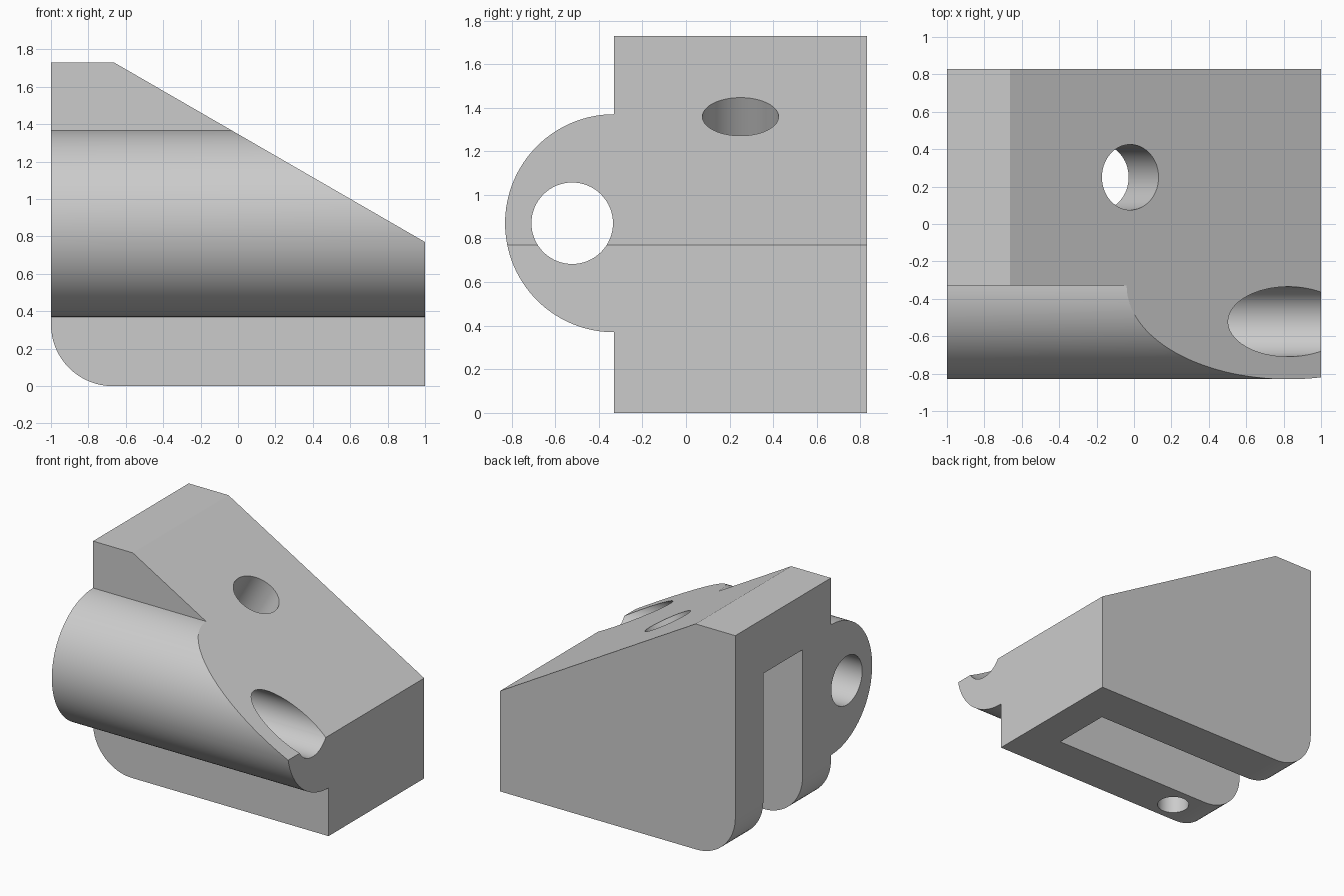
import bpy
import bmesh
import math
from mathutils import Matrix, Vector

if "Cube" in bpy.data.objects:
    bpy.data.objects.remove(bpy.data.objects["Cube"], do_unlink=True)

grey = bpy.data.materials.new("plain_grey")
grey.use_nodes = True
grey.diffuse_color = (0.6, 0.6, 0.6, 1)
grey.node_tree.nodes["Principled BSDF"].inputs["Base Color"].default_value = (0.6, 0.6, 0.6, 1)

TILT = math.radians(30)
RISE = math.tan(TILT)
FRONT, BACK = -0.33, 0.83
BARREL_Z = 0.87


def slope_z(x):
    """Height of the sloping top at x."""
    return 0.77 + (1 - x) * RISE


def finish(name, bm):
    bmesh.ops.recalc_face_normals(bm, faces=bm.faces)
    mesh = bpy.data.meshes.new(name)
    bm.to_mesh(mesh)
    bm.free()
    mesh.materials.append(grey)
    obj = bpy.data.objects.new(name, mesh)
    bpy.context.collection.objects.link(obj)
    return obj


def prism(name, points, offset):
    """Extrude a closed outline along offset."""
    bm = bmesh.new()
    face = bm.faces.new([bm.verts.new(p) for p in points])
    ext = bmesh.ops.extrude_face_region(bm, geom=[face], use_keep_orig=True)
    moved = [v for v in ext["geom"] if isinstance(v, bmesh.types.BMVert)]
    bmesh.ops.translate(bm, verts=moved, vec=offset)
    return finish(name, bm)


def rod(name, radius, length, centre, rotation):
    bm = bmesh.new()
    bmesh.ops.create_cone(bm, cap_ends=True, segments=64, radius1=radius,
                          radius2=radius, depth=length,
                          matrix=Matrix.Translation(centre) @ rotation)
    return finish(name, bm)


def arc(cx, cy, r, start, end, steps):
    angles = [math.radians(start + (end - start) * i / steps) for i in range(steps + 1)]
    return [(cx + r * math.cos(a), cy + r * math.sin(a)) for a in angles]


def combine(target, tool, operation):
    mod = target.modifiers.new(tool.name, 'BOOLEAN')
    mod.operation = operation
    mod.solver = 'EXACT'
    mod.object = tool
    bpy.context.view_layer.objects.active = target
    bpy.ops.object.modifier_apply(modifier=mod.name)
    bpy.data.objects.remove(tool, do_unlink=True)


# Block with the half-round barrel on its front, as one long section
section = [(BACK, -0.2), (BACK, 2), (FRONT, 2)]
section += arc(FRONT, BARREL_Z, 0.5, 90, 270, 64) + [(FRONT, -0.2)]
body = prism("wedge_body", [(-1.2, y, z) for y, z in section], (2.4, 0, 0))

# Side outline: flat top, slope and rounded lower corner
top_x = 1 - (1.73 - 0.77) / RISE
outline = [(-1, 1.73), (top_x, 1.73), (1, 0.77), (1, 0)]
outline += arc(-0.67, 0.33, 0.33, 270, 180, 16)
combine(body, prism("side_outline", [(x, -1.5, z) for x, z in outline], (0, 3, 0)), 'INTERSECT')

# Slot open at the tall end and underneath, roof parallel to the slope
wall = 0.37
roof, end = 1.31, 0.72
bend = 1 - (roof + wall - 0.77) / RISE
slot = [(-1.3, -0.3), (-1.3, roof), (bend, roof), (end, slope_z(end) - wall), (end, -0.3)]
combine(body, prism("slot", [(x, 0.015, z) for x, z in slot], (0, 0.475, 0)), 'DIFFERENCE')

# Holes: through the barrel, square to the slope, and blind from below
lengthwise = Matrix.Rotation(math.pi / 2, 4, 'Y')
combine(body, rod("barrel_hole", 0.187, 3, (0, -0.522, BARREL_Z), lengthwise), 'DIFFERENCE')
combine(body, rod("slope_hole", 0.175, 1, Vector((-0.02, 0.25, slope_z(-0.02))),
                  Matrix.Rotation(TILT, 4, 'Y')), 'DIFFERENCE')
combine(body, rod("bottom_hole", 0.115, 1, (-0.51, -0.16, 0), Matrix.Identity(4)), 'DIFFERENCE')

bpy.ops.object.select_all(action='DESELECT')
body.select_set(True)
bpy.context.view_layer.objects.active = body
bpy.ops.object.shade_smooth_by_angle(angle=math.radians(25))
